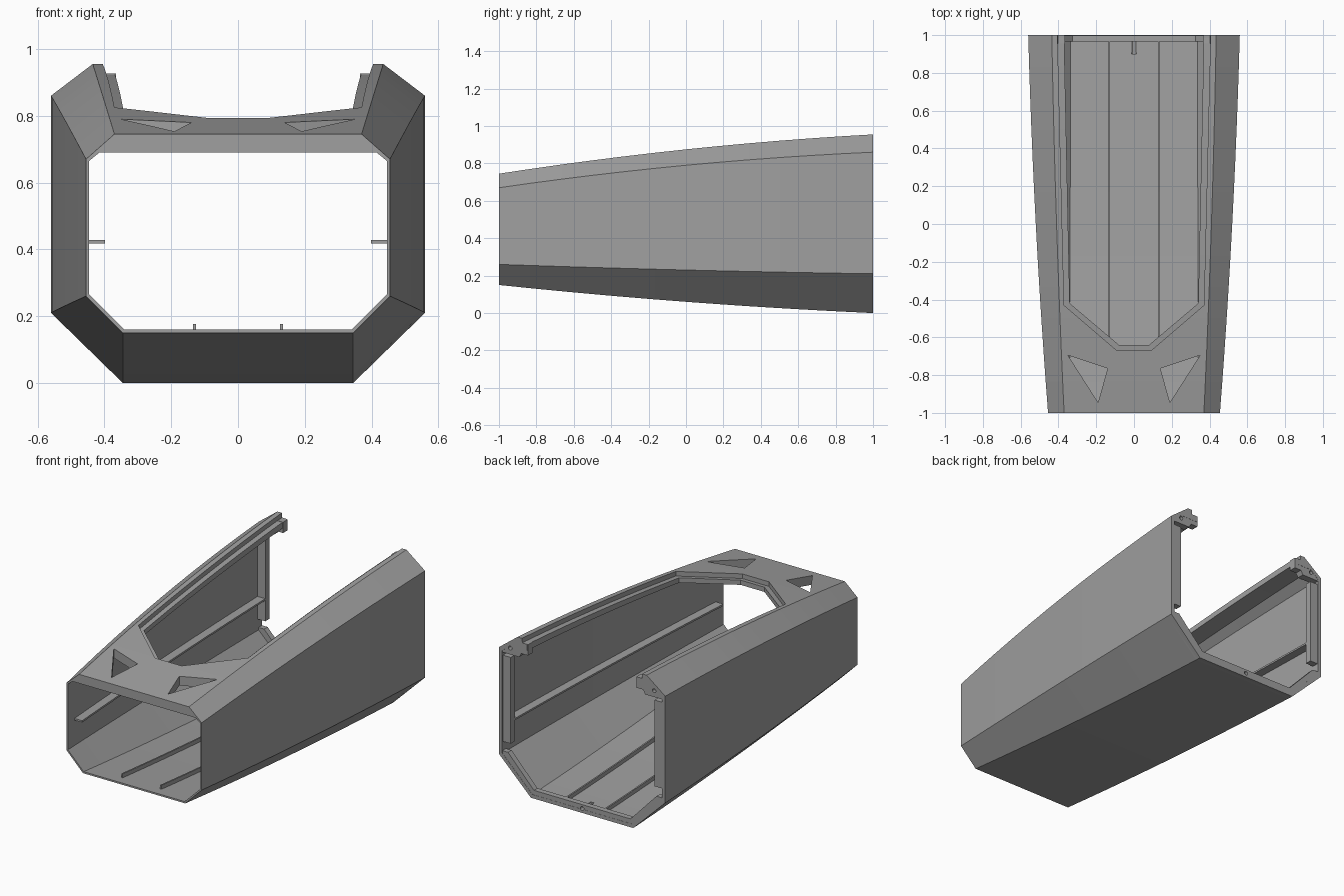
import bpy, bmesh, math

if "Cube" in bpy.data.objects:
    bpy.data.objects.remove(bpy.data.objects["Cube"])

grey = bpy.data.materials.new("mid grey")
grey.diffuse_color = (0.35, 0.35, 0.35, 1)
grey.use_nodes = True
grey.node_tree.nodes["Principled BSDF"].inputs["Base Color"].default_value = grey.diffuse_color


def quad(a, m, b, t):
    """Smooth curve through a, m, b at t = -1, 0, 1."""
    return m + (b - a) / 2 * t + ((a + b) / 2 - m) * t * t


def loft(name, rings):
    """Solid skinned through equal-length rings of points."""
    bm = bmesh.new()
    vs = [[bm.verts.new(p) for p in r] for r in rings]
    n = len(vs[0])
    for a, b in zip(vs, vs[1:]):
        for i in range(n):
            j = (i + 1) % n
            bm.faces.new((a[i], a[j], b[j], b[i]))
    bm.faces.new(vs[0])
    bm.faces.new(vs[-1])
    bmesh.ops.recalc_face_normals(bm, faces=bm.faces)
    me = bpy.data.meshes.new(name)
    bm.to_mesh(me)
    bm.free()
    me.materials.append(grey)
    ob = bpy.data.objects.new(name, me)
    bpy.context.collection.objects.link(ob)
    return ob


def prism_y(name, pts, y0, y1):
    return loft(name, [[(x, y, z) for x, z in pts] for y in (y0, y1)])


def cut(ob, cutter):
    m = ob.modifiers.new("cut", 'BOOLEAN')
    m.operation, m.solver, m.object = 'DIFFERENCE', 'EXACT', cutter
    cutter.hide_render = True
    cutter.hide_viewport = True


def mirrored(half):
    return half + [(-x, z) for x, z in reversed(half)]


def section(table, y):
    half = [(quad(*xs, y), quad(*zs, y)) for xs, zs in table]
    return [(x, y, z) for x, z in mirrored(half)]


# half profiles: x and z of each corner at front, middle, back
OUTER = [((.345, .345, .345), (.15, .06, 0)),
         ((.455, .52, .56), (.26, .23, .21)),
         ((.455, .52, .56), (.67, .79, .86)),
         ((.37, .41, .435), (.745, .875, .955))]
INNER = [((.34, .338, .335), (.16, .075, .022)),
         ((.446, .504, .538), (.265, .238, .22)),
         ((.446, .504, .538), (.665, .78, .845)),
         ((.415, .46, .485), (.69, .815, .89))]


def roof(y):
    return quad(.745, .875, .955, y)


def floor(y):
    return quad(.16, .075, .022, y)


# hull shell
N = 12
ys = [-1 + 2 * i / N for i in range(N + 1)]
hull = loft("hull_shell", [section(OUTER, y) for y in ys])
cut(hull, loft("hollow_cutter", [section(INNER, y) for y in [-1.04] + ys[1:-1] + [1.04]]))


# canopy opening with a stepped ledge
def canopy(name, nose, shoulder, back_w, depth):
    stations = [nose, shoulder] + [(y, shoulder[1] + (back_w - shoulder[1]) * (y - shoulder[0]) / (1 - shoulder[0]))
                                   for y in (-.167, .0, .167, .333, .5, .667, .833, 1.02)]
    return loft(name, [[(-w, y, roof(y) - depth), (w, y, roof(y) - depth), (w, y, 1.2), (-w, y, 1.2)]
                       for y, w in stations])


cut(hull, canopy("ledge_cutter", (-.67, .09), (-.43, .37), .405, .028))
cut(hull, canopy("opening_cutter", (-.64, .08), (-.42, .34), .37, .2))

# triangular nose vents
for s in (-1, 1):
    tri = [(.35, -.695), (.14, -.765), (.19, -.945)]
    cut(hull, loft("vent_cutter", [[(s * x, y, z) for x, y in tri] for z in (.5, 1)]))


def screw_hole(ob, x, z):
    ring = [(x + .012 * math.cos(a * math.pi / 6), z + .012 * math.sin(a * math.pi / 6)) for a in range(12)]
    cut(ob, prism_y("screw_cutter", ring, .9, 1.1))


# back flange along the floor and lower slopes
flange = prism_y("back_floor_flange", [
    (.345, .001), (.545, .197), (.545, .235), (.5, .235), (.325, .05),
    (-.325, .05), (-.5, .235), (-.545, .235), (-.545, .197), (-.345, .001)], .965, .999)
screw_hole(flange, 0, .026)
screw_hole(hull, 0, .026)

for s, side in ((-1, "left"), (1, "right")):
    # upper back bracket with screw hole
    pts = [(.556, .858), (.435, .951), (.405, .951), (.403, .926), (.365, .926),
           (.365, .86), (.41, .86), (.425, .835), (.556, .835)]
    tab = prism_y(side + "_back_bracket", [(s * x, z) for x, z in pts], .955, .999)
    screw_hole(tab, s * .485, .873)
    screw_hole(hull, s * .485, .873)
    # upright post on the back edge
    prism_y(side + "_back_post", [(s * x, z) for x, z in
            [(.545, .29), (.485, .29), (.485, .815), (.545, .815)]], .955, .995)
    # side rail
    rail = []
    for y in [-.93] + ys[1:-1] + [.96]:
        w = quad(.446, .504, .538, y)
        a, b = s * (w + .008), s * (w - .052)
        rail.append([(a, y, .417), (b, y, .417), (b, y, .428), (a, y, .428)])
    loft(side + "_side_rail", rail)
    # floor rib
    rib = []
    for y in [-.93] + ys[1:-1] + [.97]:
        f = floor(y)
        a, b = s * .126, s * .135
        rib.append([(a, y, f - .008), (b, y, f - .008), (b, y, f + .024), (a, y, f + .024)])
    loft(side + "_floor_rib", rib)
